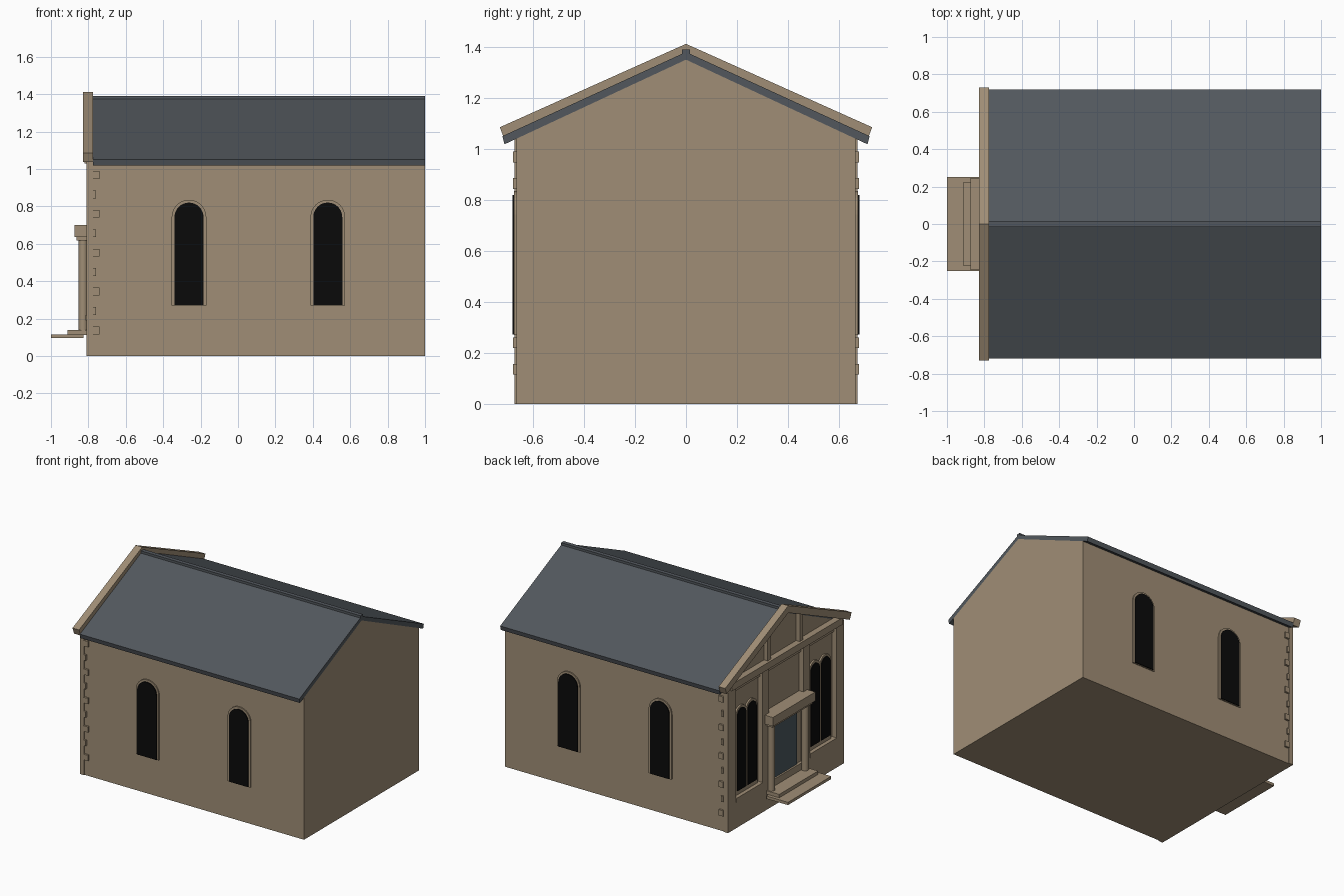
import bpy, bmesh, math

if "Cube" in bpy.data.objects:
    bpy.data.objects.remove(bpy.data.objects["Cube"], do_unlink=True)


def material(name, rgb):
    m = bpy.data.materials.new(name)
    m.use_nodes = True
    m.diffuse_color = (*rgb, 1)
    bsdf = m.node_tree.nodes["Principled BSDF"]
    bsdf.inputs["Base Color"].default_value = (*rgb, 1)
    bsdf.inputs["Roughness"].default_value = 0.9
    return m


STONE = material("tan_stone", (0.35, 0.27, 0.18))
SLATE = material("grey_slate", (0.085, 0.097, 0.11))
GLASS = material("black_glass", (0.003, 0.003, 0.003))
DOOR = material("blue_grey_door", (0.07, 0.098, 0.112))


def prism(name, outline, axis, a, b, mat):
    """Extrude a closed outline along x (outline is y, z) or y (outline is x, z)."""
    bm = bmesh.new()
    place = (lambda p: (a, *p)) if axis == "x" else (lambda p: (p[0], a, p[1]))
    face = bm.faces.new([bm.verts.new(place(p)) for p in outline])
    new = bmesh.ops.extrude_face_region(bm, geom=[face])["geom"]
    shift = (b - a, 0, 0) if axis == "x" else (0, b - a, 0)
    bmesh.ops.translate(bm, vec=shift,
                        verts=[v for v in new if isinstance(v, bmesh.types.BMVert)])
    bmesh.ops.recalc_face_normals(bm, faces=bm.faces)
    mesh = bpy.data.meshes.new(name)
    bm.to_mesh(mesh)
    bm.free()
    mesh.materials.append(mat)
    ob = bpy.data.objects.new(name, mesh)
    bpy.context.collection.objects.link(ob)
    return ob


def box(name, x, y, z, mat=STONE):
    outline = [(y[0], z[0]), (y[1], z[0]), (y[1], z[1]), (y[0], z[1])]
    return prism(name, outline, "x", x[0], x[1], mat)


def arch(centre, width, bottom, top, steps=16):
    """Round-headed outline."""
    r = width / 2
    curve = [(centre + r * math.cos(math.pi * i / steps),
              top - r + r * math.sin(math.pi * i / steps)) for i in range(steps + 1)]
    return [(centre - r, bottom), (centre + r, bottom)] + curve


def chevron(half_low, low, ridge_low, half_high, high, ridge_high):
    """Gable-shaped band outline."""
    return [(-half_low, low), (0, ridge_low), (half_low, low),
            (half_high, high), (0, ridge_high), (-half_high, high)]


WALL, FRONT, BACK = 0.665, -0.775, 1.0
PIER = -0.81

# Main hall with gabled ends
prism("hall_walls", [(-WALL, 0), (WALL, 0), (WALL, 1.04), (0, 1.35), (-WALL, 1.04)],
      "x", FRONT, BACK, STONE)

# Roof, ridge and gable coping
prism("slate_roof", chevron(0.712, 1.018, 1.35, 0.72, 1.05, 1.38),
      "x", FRONT, BACK, SLATE)
box("ridge_cap", (FRONT, BACK), (-0.015, 0.015), (1.36, 1.39), SLATE)
prism("gable_coping", chevron(0.712, 1.037, 1.36, 0.73, 1.085, 1.412),
      "x", -0.828, FRONT, STONE)

# Pediment
box("pediment_beam", (-0.822, FRONT), (-0.64, 0.64), (1.03, 1.08))
box("entrance_frieze", (-0.79, FRONT), (-WALL, WALL), (0.99, 1.03))

# Entrance plinth
box("front_plinth", (PIER, FRONT), (-WALL, WALL), (0, 0.19))

for s, side in ((1, "left"), (-1, "right")):
    def span(a, b):
        return tuple(sorted((s * a, s * b)))

    # Pilasters and gable struts
    box(f"{side}_corner_pilaster", (PIER, FRONT), span(0.58, 0.672), (0, 1.05))
    box(f"{side}_inner_pilaster", (PIER, FRONT), span(0.2, 0.275), (0.1, 1.04))
    box(f"{side}_gable_strut", (-0.805, FRONT), span(0.165, 0.205), (1.07, 1.28))
    box(f"{side}_window_sill", (-0.815, FRONT), span(0.275, 0.58), (0.19, 0.22))

    # Corner quoins alternate long and short
    for i in range(9):
        z = 0.115 + i * 0.104
        end = -0.74 if i % 2 == 0 else -0.758
        box(f"{side}_quoin", (FRONT, end), span(0.6, 0.679), (z, z + 0.042))

    # Side windows
    for x in (-0.262, 0.48):
        prism(f"{side}_window_surround", arch(x, 0.185, 0.27, 0.835), "y",
              s * 0.64, s * 0.674, STONE)
        prism(f"{side}_window_pane", arch(x, 0.155, 0.272, 0.82), "y",
              s * 0.674, s * 0.681, GLASS)

    # Paired front windows
    for y in (0.365, 0.485):
        prism(f"{side}_front_surround", arch(s * y, 0.132, 0.22, 0.86), "x",
              FRONT, -0.787, STONE)
        prism(f"{side}_front_pane", arch(s * y, 0.102, 0.25, 0.843), "x",
              -0.787, -0.793, GLASS)

    # Porch columns
    bpy.ops.mesh.primitive_cylinder_add(vertices=20, radius=0.024, depth=0.49,
                                        location=(-0.828, s * 0.195, 0.38))
    column = bpy.context.object
    column.name = f"{side}_porch_column"
    column.data.materials.append(STONE)
    bpy.ops.object.shade_smooth_by_angle()

# Porch lintel
box("porch_lintel", (-0.875, FRONT), (-0.245, 0.245), (0.635, 0.70))
box("lintel_moulding", (-0.863, FRONT), (-0.23, 0.23), (0.617, 0.635))

# Doorway
box("door_surround", (-0.79, FRONT), (-0.2, 0.2), (0.14, 0.62))
box("door", (-0.797, -0.79), (-0.145, 0.145), (0.14, 0.59), DOOR)

# Steps
box("lower_step", (-1.0, -0.825), (-0.25, 0.25), (0.095, 0.115))
box("upper_step", (-0.912, FRONT), (-0.225, 0.225), (0.113, 0.14))
